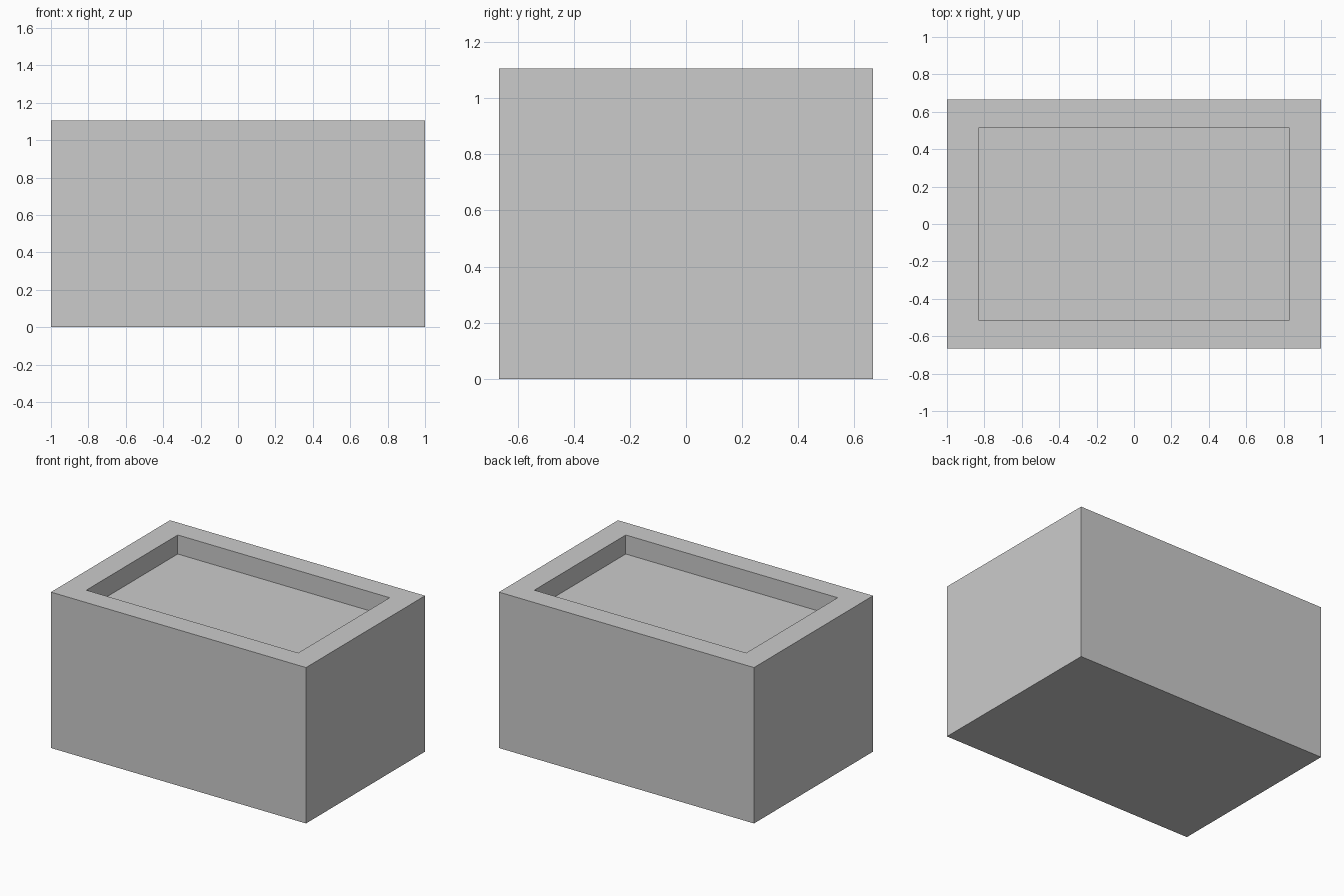
import bpy, bmesh
from mathutils import Vector

if "Cube" in bpy.data.objects:
    bpy.data.objects.remove(bpy.data.objects["Cube"])

LENGTH, WIDTH, HEIGHT = 2.0, 1.333, 1.105
INNER_X, INNER_Y, DEPTH = 0.831, 0.512, 0.135

# Solid block body
bm = bmesh.new()
bmesh.ops.create_cube(bm, size=1)
bmesh.ops.scale(bm, vec=(LENGTH, WIDTH, HEIGHT), verts=bm.verts)
bmesh.ops.translate(bm, vec=(0, 0, HEIGHT / 2), verts=bm.verts)

# Rim: inset the top face and fit it to the opening
bm.normal_update()
top = max(bm.faces, key=lambda f: f.calc_center_median().z)
bmesh.ops.inset_region(bm, faces=[top], thickness=0.15)
for v in top.verts:
    v.co.x = INNER_X if v.co.x > 0 else -INNER_X
    v.co.y = INNER_Y if v.co.y > 0 else -INNER_Y

# Recess: sink the inner face, leaving vertical walls
result = bmesh.ops.extrude_discrete_faces(bm, faces=[top])
floor = result["faces"][0]
bmesh.ops.translate(bm, vec=Vector((0, 0, -DEPTH)), verts=floor.verts)
bmesh.ops.recalc_face_normals(bm, faces=bm.faces)

mesh = bpy.data.meshes.new("planter_box")
bm.to_mesh(mesh)
bm.free()
bpy.context.collection.objects.link(bpy.data.objects.new("planter_box", mesh))
